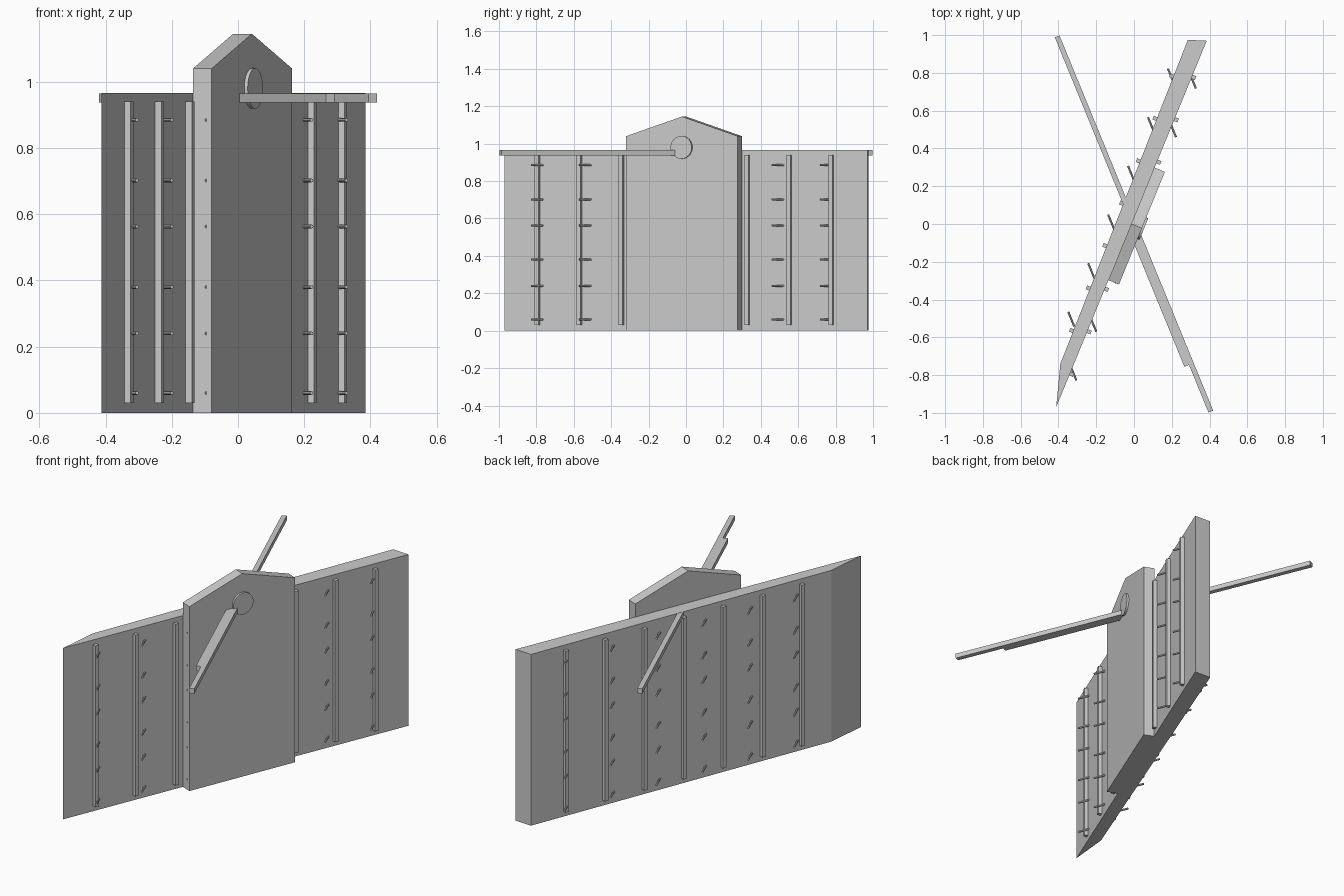
import bpy, bmesh, math
from mathutils import Vector

cube = bpy.data.objects.get("Cube")
if cube:
    bpy.data.objects.remove(cube, do_unlink=True)

grey = bpy.data.materials.new("plain grey")
grey.use_nodes = True
COLOUR = (0.6, 0.6, 0.6, 1)
grey.diffuse_color = COLOUR
grey.node_tree.nodes["Principled BSDF"].inputs["Base Color"].default_value = COLOUR


def finish(name, bm):
    bmesh.ops.recalc_face_normals(bm, faces=bm.faces)
    mesh = bpy.data.meshes.new(name)
    bm.to_mesh(mesh)
    bm.free()
    mesh.materials.append(grey)
    obj = bpy.data.objects.new(name, mesh)
    bpy.context.collection.objects.link(obj)
    return obj


def sweep(name, outline, offset):
    """Solid made by pushing a flat outline along an offset."""
    bm = bmesh.new()
    face = bm.faces.new([bm.verts.new(p) for p in outline])
    caps = bmesh.ops.extrude_face_region(bm, geom=[face], use_keep_orig=True)
    moved = [v for v in caps["geom"] if isinstance(v, bmesh.types.BMVert)]
    bmesh.ops.translate(bm, verts=moved, vec=offset)
    return finish(name, bm)


def bar(name, start, end, width, z0, z1):
    """Box between two plan points."""
    a, b = Vector((*start, z0)), Vector((*end, z0))
    side = (b - a).normalized().cross(Vector((0, 0, 1))) * width / 2
    return sweep(name, [a - side, a + side, b + side, b - side], (0, 0, z1 - z0))


def cylinder(name, start, end, radius, sides):
    a, b = Vector(start), Vector(end)
    bm = bmesh.new()
    bmesh.ops.create_cone(bm, cap_ends=True, segments=sides, radius1=radius,
                          radius2=radius, depth=(b - a).length)
    turn = (b - a).to_track_quat('Z', 'Y').to_matrix()
    bmesh.ops.rotate(bm, verts=bm.verts, matrix=turn)
    bmesh.ops.translate(bm, verts=bm.verts, vec=(a + b) / 2)
    return finish(name, bm)


# Plan directions: along the wall, out of its front, and along the long pole
along = Vector((0.377, 0.926, 0)).normalized()
out = Vector((along.y, -along.x, 0))
pole = Vector((0.379, -0.925, 0)).normalized()
pole_side = Vector((pole.y, -pole.x, 0))

# Wall with one slanted end
wall_plan = [(-0.412, -0.97), (0.385, 0.97), (0.285, 0.975), (-0.39, -0.74)]
sweep("wall", [(x, y, 0) for x, y in wall_plan], (0, 0, 0.966))

# Gabled slab on the front of the wall
middle = Vector((0.042, -0.022, 0))
gable = [(-0.322, 0), (0.322, 0), (0.322, 1.04), (0, 1.145), (-0.322, 1.04)]
sweep("gabled_slab", [middle + along * s + Vector((0, 0, z)) for s, z in gable],
      out * -0.061)

# Round hub plate on the slab
hub = middle + Vector((0, 0, 0.98))
plate = cylinder("hub_plate", hub - out * 0.01, hub + out * 0.011, 0.061, 32)

# Long pole through the wall, doubled for part of its length
tip = pole * 1.073
bar("pole", (-tip).xy, tip.xy, 0.027, 0.938, 0.965)
shift = pole_side * 0.0265
bar("pole_doubler", (pole * 0.03 + shift).xy, (pole * 0.8 + shift).xy,
    0.0265, 0.938, 0.965)


# Vertical battens on both faces
def face_point(y, front):
    x = -0.412 + 0.411 * (y + 0.97) if front else -0.39 + 0.3936 * (y + 0.74)
    return Vector((x, y, 0))


for side_name, front, count in (("front", True, 8), ("back", False, 7)):
    normal = out if front else -out
    for i in range(count):
        p = face_point(0.78 - 0.2245 * i, front)
        bar(f"{side_name}_batten_{i + 1}", (p - normal * 0.006).xy,
            (p + normal * 0.02).xy, 0.021, 0.03, 0.94)

# Rows of slanted pegs on both faces
heights = (0.06, 0.24, 0.38, 0.563, 0.702, 0.885)
step = Vector((0.1055, 0.2575, 0))
for side_name, first, inward, count in (
        ("front", Vector((-0.305, -0.828, 0)), -pole, 7),
        ("back", Vector((-0.348, -0.465, 0)), pole, 6)):
    for i in range(count):
        for j, z in enumerate(heights):
            end = first + step * i + Vector((0, 0, z))
            cylinder(f"{side_name}_peg_{i + 1}_{j + 1}", end,
                     end + inward * 0.085, 0.0055, 8)

# Smooth the round plate only
bpy.ops.object.select_all(action='DESELECT')
plate.select_set(True)
bpy.context.view_layer.objects.active = plate
bpy.ops.object.shade_smooth_by_angle(angle=math.radians(30))
